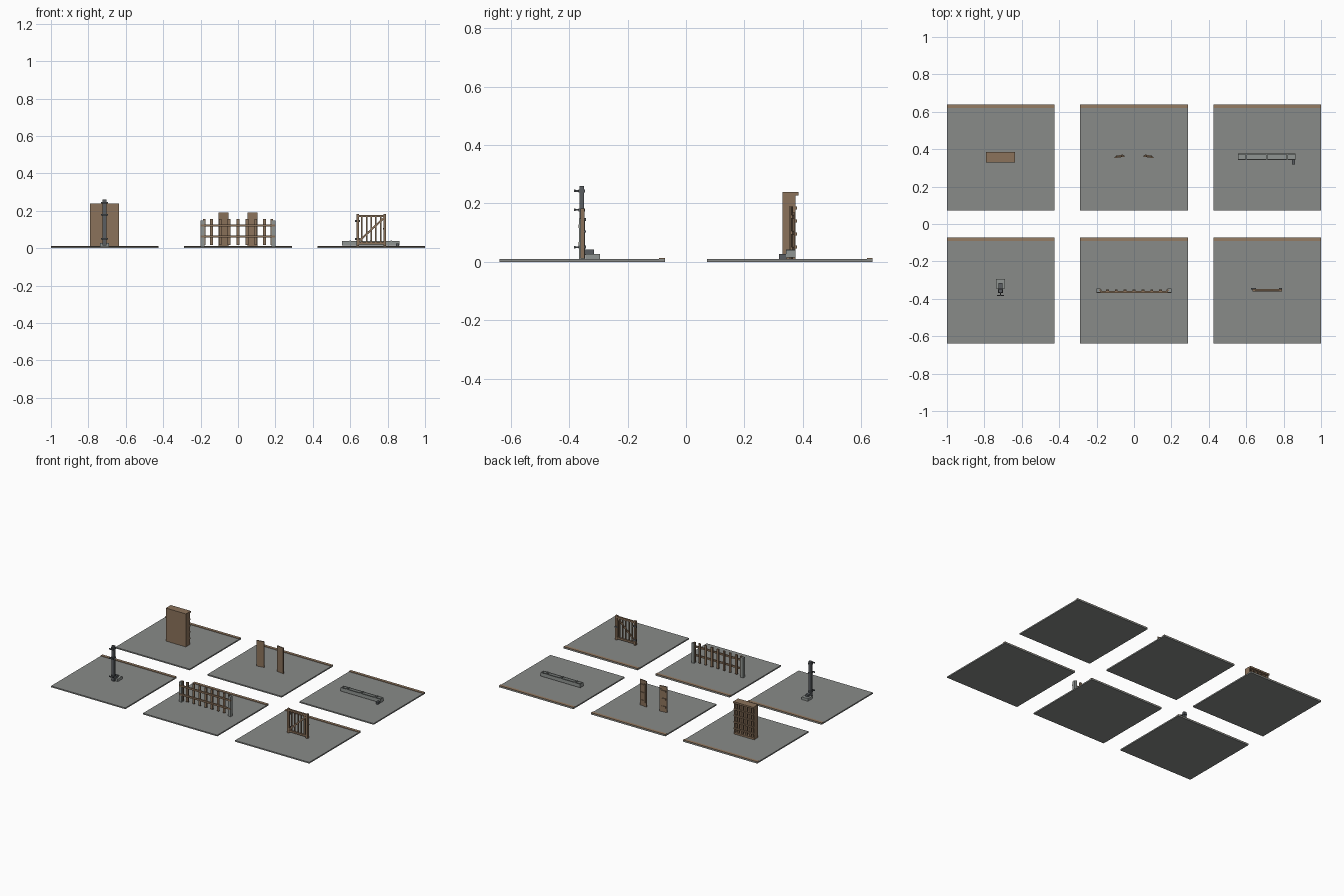
import bpy, math
from mathutils import Matrix


def material(name, rgb):
    m = bpy.data.materials.new(name)
    m.diffuse_color = (*rgb, 1)
    return m


SLAB = material("slab_grey", (0.25, 0.26, 0.25))
WOOD = material("wood_brown", (0.26, 0.17, 0.105))
STRIP = material("strip_brown", (0.30, 0.20, 0.125))
STEEL = material("steel_grey", (0.10, 0.11, 0.12))
PALE = material("pale_grey", (0.28, 0.30, 0.29))


def box(name, x0, x1, y0, y1, z0, z1, mat, turn=0.0, tilt=0.0):
    """Box from its limits; turn is about z, tilt about y, both through its centre."""
    vs = [((x - .5) * (x1 - x0), (y - .5) * (y1 - y0), (z - .5) * (z1 - z0))
          for z in (0, 1) for y in (0, 1) for x in (0, 1)]
    fs = [(0, 2, 3, 1), (4, 5, 7, 6), (0, 1, 5, 4), (2, 6, 7, 3), (0, 4, 6, 2), (1, 3, 7, 5)]
    me = bpy.data.meshes.new(name)
    me.from_pydata(vs, [], fs)
    me.transform(Matrix.Rotation(turn, 4, 'Z') @ Matrix.Rotation(tilt, 4, 'Y'))
    me.materials.append(mat)
    ob = bpy.data.objects.new(name, me)
    ob.location = ((x0 + x1) / 2, (y0 + y1) / 2, (z0 + z1) / 2)
    bpy.context.collection.objects.link(ob)
    return ob


# six display slabs with a brown strip on the back edge
for cx in (-0.7125, 0, 0.7125):
    for cy in (-0.356, 0.356):
        box("slab", cx - .2875, cx + .2875, cy - .284, cy + .284, 0, 0.009, SLAB)
        box("slab_strip", cx - .2875, cx + .2875, cy + .264, cy + .284, 0.0085, 0.0125, STRIP)

# downspout with straps, outlet shoe and splash block
cx = -0.714
box("downspout", cx - .01, cx + .01, -.365, -.349, .015, .26, STEEL)
for z in (.243, .178, .05):
    box("downspout_strap", cx - .013, cx + .013, -.368, -.346, z - .005, z + .005, STEEL)
    box("strap_arm", cx - .003, cx + .003, -.380, -.366, z - .003, z + .003, STEEL)
    box("strap_plate", cx - .018, cx + .018, -.384, -.379, z - .004, z + .004, STEEL)
box("downspout_shoe", cx - .01, cx + .01, -.352, -.315, .024, .042, STEEL)
box("splash_block", cx - .024, cx + .024, -.345, -.295, .009, .027, PALE)

# picket fence
for s in (-1, 1):
    box("fence_post", s * .19 - .01, s * .19 + .01, -.366, -.346, .009, .148, PALE)
for i in range(-3, 4):
    x = i * .0475
    box("fence_picket", x - .0075, x + .0075, -.359, -.350, .018, .155, WOOD)
for s in (-1, 1):
    box("fence_end_picket", s * .181 - .006, s * .181 + .006, -.359, -.350, .018, .155, WOOD)
for z in (.062, .122):
    box("fence_rail", -.2, .2, -.368, -.359, z - .006, z + .006, WOOD)

# braced garden gate
gx = .7125
for s in (-1, 1):
    box("gate_stile", gx + s * .072 - .007, gx + s * .072 + .007, -.361, -.347, .012, .182, WOOD)
for z in (.026, .172):
    box("gate_rail", gx - .075, gx + .075, -.359, -.347, z - .006, z + .006, WOOD)
for i in range(-2, 3):
    x = gx + i * .025
    box("gate_slat", x - .004, x + .004, -.356, -.349, .024, .176, WOOD)
length = math.hypot(.135, .125)
box("gate_brace", gx - length / 2, gx + length / 2, -.361, -.354, .094, .104, WOOD,
    tilt=-math.atan2(.125, .135))
for z in (.05, .145):
    box("gate_hinge", gx - .086, gx - .06, -.349, -.342, z - .005, z + .005, STEEL)
box("gate_latch", gx + .062, gx + .08, -.349, -.342, .1, .108, STEEL)

# tall cabinet: closed front, open grid towards the back
x0, x1 = -.79, -.635
box("cabinet_panel", x0, x1, .33, .338, .009, .24, WOOD)
for a in (x0, x1 - .009):
    box("cabinet_side", a, a + .009, .335, .375, .009, .237, WOOD)
box("cabinet_top", x0, x1, .33, .385, .228, .24, WOOD)
box("cabinet_base", x0, x1, .335, .375, .009, .022, WOOD)
for i in range(1, 5):
    x = x0 + i * (x1 - x0) / 5
    box("cabinet_slat", x - .006, x + .006, .364, .372, .02, .23, WOOD)
for z in (.05, .095, .14, .185):
    box("cabinet_rail", x0, x1, .37, .380, z - .005, z + .005, WOOD)

# pair of slightly opened shutters with battens behind
for s in (-1, 1):
    cx = s * .077
    turn = -s * math.radians(8)
    box("shutter_board", cx - .027, cx + .027, .356, .363, .01, .19, WOOD, turn=turn)
    for z in (.045, .1, .155):
        box("shutter_batten", cx - .02, cx + .02, .362, .368, z - .006, z + .006, WOOD, turn=turn)
    hx = s * .062
    box("shutter_strap", hx - .005, hx + .005, .362, .371, .04, .17, WOOD, turn=turn)

# open gutter with hangers and an outlet
box("gutter_floor", .556, .864, .345, .375, .014, .019, PALE)
for y in (.342, .371):
    box("gutter_wall", .556, .864, y, y + .005, .014, .039, PALE)
for x in (.556, .860):
    box("gutter_end", x, x + .004, .345, .375, .014, .039, PALE)
for x in (.6, .71, .82):
    box("gutter_hanger", x - .004, x + .004, .342, .376, .036, .042, PALE)
box("gutter_outlet", .846, .860, .318, .345, .010, .026, STEEL)
